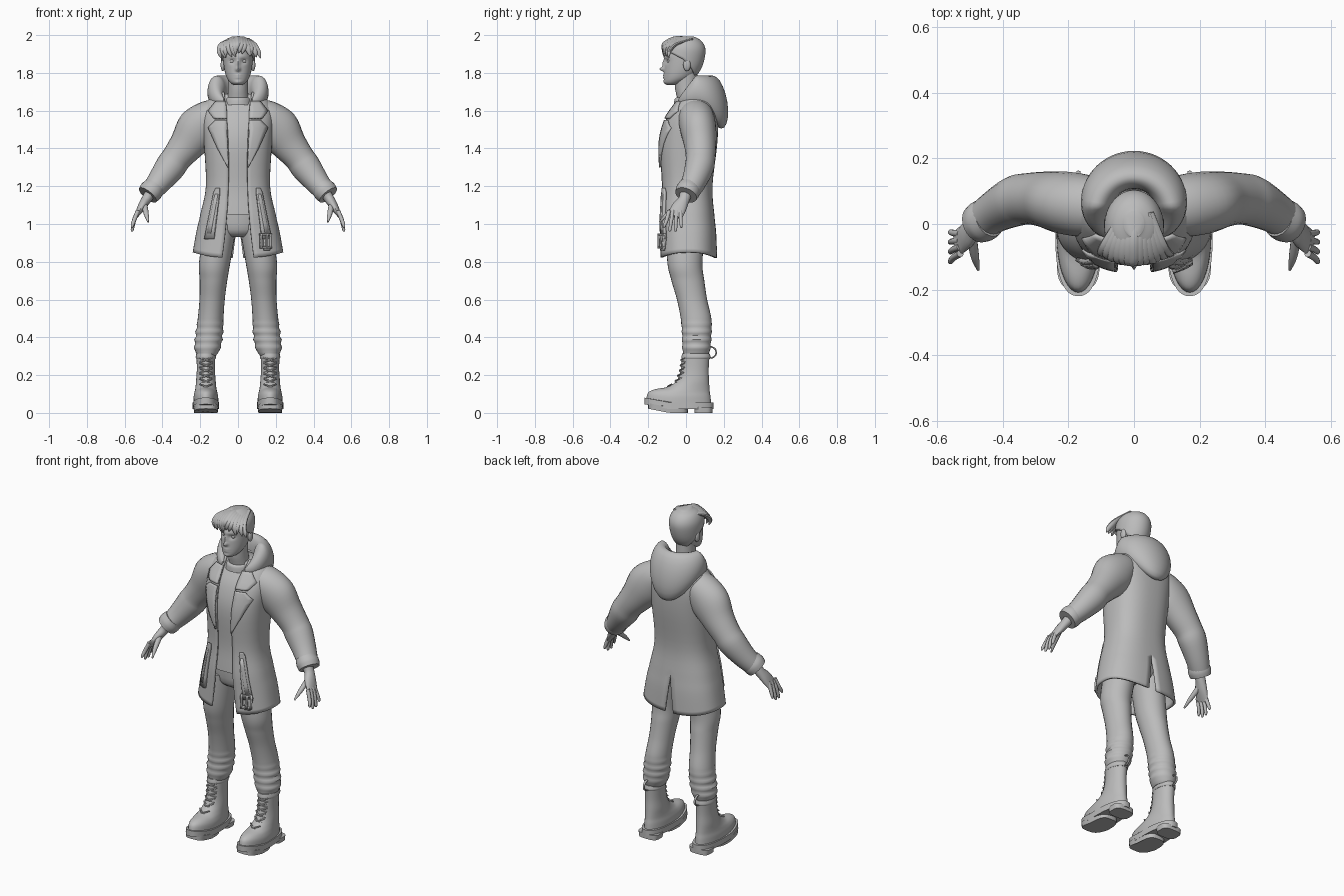
import bpy, bmesh, math, random
from mathutils import Vector

random.seed(4)
if "Cube" in bpy.data.objects:
    bpy.data.objects.remove(bpy.data.objects["Cube"])

material = bpy.data.materials.new("plain grey")
material.use_nodes = True
material.diffuse_color = (.5, .5, .5, 1)
material.node_tree.nodes["Principled BSDF"].inputs["Base Color"].default_value = material.diffuse_color


def interpolate(rows, steps):
    """Smooth curve through rows of numbers."""
    result = []
    last = len(rows) - 1
    for i in range(last):
        before, after = rows[max(i - 1, 0)], rows[min(i + 2, last)]
        for step in range(steps):
            t = step / steps
            result.append([q + t * ((r - p) + t * ((2*p - 5*q + 4*r - s) + t * (3*q - p - 3*r + s))) / 2
                           for p, q, r, s in zip(before, rows[i], rows[i + 1], after)])
    return result + [list(rows[last])]


def sample(rows, column, value):
    """Row of a table at a given value of an ascending column."""
    for low, high in zip(rows, rows[1:]):
        if value <= high[column]:
            t = max(0, (value - low[column]) / (high[column] - low[column]))
            return [p + (q - p) * t for p, q in zip(low, high)]
    return rows[-1]


def signed_power(value, power):
    return math.copysign(abs(value) ** power, value)


def sheet(name, grid, closed=False, caps=(False, False), mirror=False, thickness=0):
    """Mesh from a grid of points, optionally capped, mirrored and thickened."""
    columns = len(grid[0])
    bm = bmesh.new()
    rings = [[bm.verts.new(point) for point in row] for row in grid]
    for ring, following in zip(rings, rings[1:]):
        for j in range(columns if closed else columns - 1):
            k = (j + 1) % columns
            bm.faces.new((ring[j], ring[k], following[k], following[j]))
    if caps[0]:
        bm.faces.new(rings[0][::-1])
    if caps[1]:
        bm.faces.new(rings[-1])
    if all(caps):
        bmesh.ops.recalc_face_normals(bm, faces=bm.faces)
    mesh = bpy.data.meshes.new(name)
    bm.to_mesh(mesh)
    bm.free()
    mesh.materials.append(material)
    mesh.polygons.foreach_set("use_smooth", [True] * len(mesh.polygons))
    mesh.set_sharp_from_angle(angle=math.radians(45))
    part = bpy.data.objects.new(name, mesh)
    bpy.context.collection.objects.link(part)
    if mirror:
        part.modifiers.new("Mirror", 'MIRROR')
    if thickness:
        solidify = part.modifiers.new("Solidify", 'SOLIDIFY')
        solidify.thickness, solidify.offset = thickness, -1


def loft(name, rows, sides=24, steps=4, power=1, upright=True, wide=(0, 1, 0), warp=None, mirror=True):
    """Closed tube through rows of (x, y, z, radius, radius along wide)."""
    rows = interpolate(rows, steps)
    centres = [Vector(row[:3]) for row in rows]
    grid = []
    for i, centre in enumerate(centres):
        across, along = Vector((1, 0, 0)), Vector((0, 1, 0))
        if not upright:
            tangent = (centres[min(i + 1, len(rows) - 1)] - centres[max(i - 1, 0)]).normalized()
            along = Vector(wide)
            along = (along - tangent * along.dot(tangent)).normalized()
            across = along.cross(tangent)
        ring = []
        for j in range(sides):
            angle = math.tau * j / sides
            point = (centre + across * rows[i][3] * signed_power(math.cos(angle), power)
                     + along * rows[i][4] * signed_power(math.sin(angle), power))
            ring.append(warp(point) if warp else point)
        grid.append(ring)
    sheet(name, grid, True, (True, True), mirror)


def span(z, half_width, front, back, x=0):
    """Level loft row given by its front and back."""
    return (x, (front + back) / 2, z, half_width, (back - front) / 2)


def ball(name, x, y, z, width, depth, height):
    angles = [math.pi * (i - 4) / 9 for i in range(9)]
    loft(name, [(x, y, z + height * math.sin(a), width * math.cos(a), depth * math.cos(a))
                for a in angles], 16, 1)


# Coat body: open at the front, vented at the back; z, half width, front, back
COAT = interpolate([(.82, .24, -.14, .165), (.95, .22, -.14, .16), (1.05, .2, -.14, .15), (1.2, .17, -.13, .14),
                    (1.42, .18, -.14, .165), (1.55, .19, -.11, .17), (1.63, .175, -.06, .16),
                    (1.67, .14, -.03, .14), (1.7, .09, -.02, .11)], 4)
SQUARE = .8
grid = []
for z, half_width, front, back in COAT:
    gap = .05 + .15 * (z - 1.3) ** 2
    vent = max(0, .13 * (1.04 - z))
    start = math.asin((gap / half_width) ** (1 / SQUARE))
    end = math.pi - math.asin((vent / half_width) ** (1 / SQUARE))
    row = []
    for j in range(29):
        angle = start + (end - start) * j / 28
        sine = max(math.sin(angle), 0)
        hem_lift = .03 * sine * sine * max(0, 1 - (z - .82) * 5)
        row.append([half_width * sine ** SQUARE, (front + back) / 2
                    - (back - front) / 2 * signed_power(math.cos(angle), SQUARE), z + hem_lift])
    if not vent:
        row[-1][0] = 0
    grid.append(row)
sheet("coat_body", grid, mirror=True, thickness=.012)


def coat_front(x, z):
    z, half_width, front, back = sample(COAT, 0, z)
    sine = min(x / half_width, .97) ** (1 / SQUARE)
    return (front + back) / 2 - (back - front) / 2 * (1 - sine * sine) ** (SQUARE / 2)


def plate(name, rows, rise, mirror=True):
    """Plate lying on the coat front; rows of (inner x, outer x, z), rising."""
    cells = []
    for low, high in zip(rows, rows[1:]):
        cells += [[p + (q - p) * step / 4 for p, q in zip(low, high)] for step in range(4)]
    cells.append(rows[-1])
    grid = []
    for inner, outer, z in cells:
        line = [inner + (outer - inner) * j / 4 for j in range(5)]
        grid.append([(x, coat_front(x, z) - rise, z) for x in line])
    sheet(name, grid, mirror=mirror, thickness=rise)


# Lapels, slanted pocket straps and the buckle on the left strap
plate("lapel", [(.05, .055, 1.3), (.055, .11, 1.4), (.06, .16, 1.51), (.06, .12, 1.55)], .01)
plate("collar_flap", [(.06, .13, 1.56), (.06, .16, 1.6), (.065, .12, 1.65)], .012)
plate("pocket_strap", [(.13, .18, .92), (.1, .13, 1.17), (.1, .12, 1.19)], .015)
plate("strap_inset", [(.145, .165, .95), (.108, .122, 1.16)], .02)
plate("strap_tail", [(.14, .17, .86), (.14, .18, .93)], .015, False)
for z in (.87, .94):
    plate("buckle_bar", [(.12, .18, z), (.12, .18, z + .01)], .024, False)
for x in (.12, .15, .17):
    plate("buckle_side", [(x, x + .01, .87), (x, x + .01, .95)], .024, False)

# Sleeves with cuffs
loft("sleeve", [(.09, .05, 1.6, .07, .08), (.15, .055, 1.56, .1, .095), (.21, .065, 1.5, .118, .095),
                (.27, .075, 1.42, .095, .085), (.325, .077, 1.35, .08, .078), (.36, .07, 1.3, .08, .077),
                (.42, .04, 1.22, .065, .065), (.47, .005, 1.16, .053, .057)], upright=False)
loft("cuff", [(.44, .02, 1.2, .056, .06), (.46, .01, 1.175, .063, .065), (.478, 0, 1.153, .058, .06)],
     upright=False)

# Hands: palm, four fingers and thumb
loft("palm", [(.46, 0, 1.17, .03, .034), (.485, -.01, 1.13, .026, .03), (.51, -.035, 1.09, .022, .04),
              (.54, -.06, 1.04, .01, .04)], 16, upright=False)
for i in range(4):
    base = -.09 + .02 * i
    tip = base * 1.5 + .02
    z = .95 + .02 * abs(i - 1.5)
    loft("finger", [(.53, base, 1.07, .011, .011), (.55, (base + tip) / 2, 1.02, .011, .01),
                    (.56, tip, z + .01, .008, .008), (.56, tip, z, .003, .003)], 10, upright=False)
loft("thumb", [(.495, -.04, 1.1, .017, .016), (.485, -.1, 1.05, .012, .013), (.475, -.14, 1.01, .004, .004)],
     10, upright=False, wide=(1, 0, 0))

# Hood: thick collar sweeping round the neck and drooping behind
grid = []
for i in range(25):
    angle = math.radians(140) * i / 24
    cosine, sine = math.cos(angle), math.sin(angle)
    behind = max(cosine, 0)
    radius = .054 - .048 * (i / 24) ** 4
    top = 1.785 - .16 * max(-cosine, 0)
    low = 1.62 - .115 * behind ** 2
    ring = []
    for j in range(20):
        turn = math.tau * j / 20
        height = math.sin(turn)
        out = radius * math.cos(turn) - .022 * height * behind
        ring.append(((.115 + out) * sine, .05 + (.115 + out) * cosine,
                     (top + low) / 2 + (top - low) / 2 * height))
    grid.append(ring)
sheet("hood", grid, True, (False, True), mirror=True)

# Shirt just inside the coat, neckband and neck
loft("shirt", [span(z, half_width * .9, front + .014, back - .02)
               for z, half_width, front, back in COAT if 1.04 < z < 1.69], 40, 1, SQUARE, mirror=False)
loft("shirt_neckband", [span(1.63, .075, -.064, .085), span(1.66, .068, -.06, .085),
                        span(1.67, .06, -.05, .08)], 32, mirror=False)
loft("neck", [span(1.6, .06, -.04, .08), span(1.66, .057, -.046, .075), span(1.72, .053, -.058, .062),
              span(1.8, .055, -.06, .06)], mirror=False)

# Head with sculpted face; bumps are x, z, spread x, spread z, push forward
HEAD = interpolate([span(1.735, .02, -.1, -.05), span(1.75, .043, -.114, -.01), span(1.78, .062, -.116, .04),
                    span(1.83, .074, -.114, .075), span(1.9, .08, -.11, .093), span(1.94, .075, -.1, .088),
                    span(1.97, .055, -.07, .064), span(1.985, .02, -.03, .03)], 8)
BUMPS = [(0, 1.85, .01, .02, .012), (0, 1.82, .011, .011, .026), (.03, 1.862, .016, .011, -.012),
         (0, 1.885, .05, .01, .006), (0, 1.782, .018, .012, .007), (0, 1.782, .02, .003, -.005),
         (0, 1.75, .018, .01, .005)]


def sculpt(point):
    if point.y < -.03:
        point.y -= sum(push * math.exp(-((abs(point.x) - x) / wide) ** 2 - ((point.z - z) / tall) ** 2)
                       for x, z, wide, tall, push in BUMPS)
    return point


loft("head", HEAD, 72, 1, warp=sculpt, mirror=False)
ball("eye", .03, -.088, 1.862, .014, .012, .012)
ball("ear", .08, .005, 1.842, .012, .02, .033)

# Hair cap following the skull, with loose locks over the forehead
grid = []
for i in range(17):
    t = i / 16
    row = []
    for j in range(48):
        angle = math.tau * j / 48
        cosine = math.cos(angle)
        hairline = 1.87 + (.055 if cosine > 0 else .095) * cosine
        x, y, z, width, depth = sample(HEAD, 2, hairline + (1.985 - hairline) * (1 - (1 - t) ** 2))
        row.append(((width + .011) * math.sin(angle), y - (depth + .01) * cosine, z + .008 * t))
    grid.append(row)
sheet("hair_cap", grid, True, (False, True), thickness=.012)
for i in range(13):
    x = (i - 6) / 70
    side = abs(x)
    sway = random.uniform(-1, 1)
    front = -.12 + 4 * x * x
    loft("hair_lock", [(x / 2 + .01, .035, 1.98, .006, .008), (x * .9, -.05, 1.984 - side / 3, .011, .018),
                       (x * 1.1, front + .01, 1.957 - side / 3, .012, .018),
                       (x * 1.2 - .012 * sway, front, 1.925 - side / 5 + .008 * sway, .009, .013),
                       (x * 1.2 - .025 * sway, front, 1.9 - side / 6 + .012 * sway, .002, .002)],
         10, upright=False, wide=(1, 0, 0), mirror=False)


# Trousers: hips and legs gathered into folds at the ankle
def ankle_folds(point):
    ripple = .07 * math.sin(150 * point.z) * max(0, 1 - abs(point.z - .4) * 10)
    point.x += (point.x - .15) * ripple
    point.y += (point.y - .06) * ripple / 2
    return point


loft("trouser_hips", [span(.93, .08, -.06, .06), span(.97, .14, -.1, .1), span(1.1, .15, -.11, .115)],
     32, mirror=False)
loft("trouser_leg", [(.165, .052, .305, .05, .064), (.162, .055, .34, .068, .074), (.152, .057, .42, .072, .078),
                     (.145, .053, .5, .068, .081), (.137, .032, .6, .067, .08), (.13, .01, .7, .073, .087),
                     (.123, -.006, .8, .083, .093), (.09, 0, 1, .085, .105)], 28, 8, warp=ankle_folds)


# Boots: sole, treads, upper, collar, laces and pull loop
def toe_spring(point):
    point.z += .2 * max(0, -.09 - point.y)
    return point


FOOT = .17
loft("boot_sole", [span(.02, .07, -.22, .145, FOOT), span(.055, .07, -.22, .145, FOOT)],
     48, 1, .85, warp=toe_spring)
for name, front, back in (("front_tread", -.2, .01), ("heel_tread", .045, .14)):
    loft(name, [span(0, .062, front, back, FOOT), span(.03, .066, front, back, FOOT)],
         32, 1, .6, warp=toe_spring)
BOOT = [span(.05, .066, -.21, .133, FOOT), span(.085, .065, -.2, .13, FOOT), span(.11, .06, -.165, .126, FOOT),
        span(.135, .055, -.1, .124, FOOT), span(.17, .052, -.05, .122, FOOT), span(.23, .048, -.028, .12, FOOT),
        span(.31, .05, -.02, .125, FOOT)]
loft("boot_upper", BOOT, 36, warp=toe_spring)
loft("boot_collar", [span(.285, .05, -.02, .125, FOOT), span(.295, .054, -.024, .13, FOOT),
                     span(.315, .05, -.02, .125, FOOT)], 32)
for i in range(6):
    x, y, z, width, depth = sample(BOOT, 2, .14 + .028 * i)
    front = y - depth
    for rise in (-.012, .012):
        loft("boot_lace", [(x - .033, front + .018, z - rise, .004, .004), (x, front - .003, z, .005, .005),
                           (x + .033, front + .018, z + rise, .004, .004)], 6, upright=False)
loft("pull_loop", [(FOOT, .13 + .03 * math.sin(a), .32 + .03 * math.cos(a), .004, .007) for a in range(-1, 5)],
     6, upright=False, wide=(1, 0, 0))
